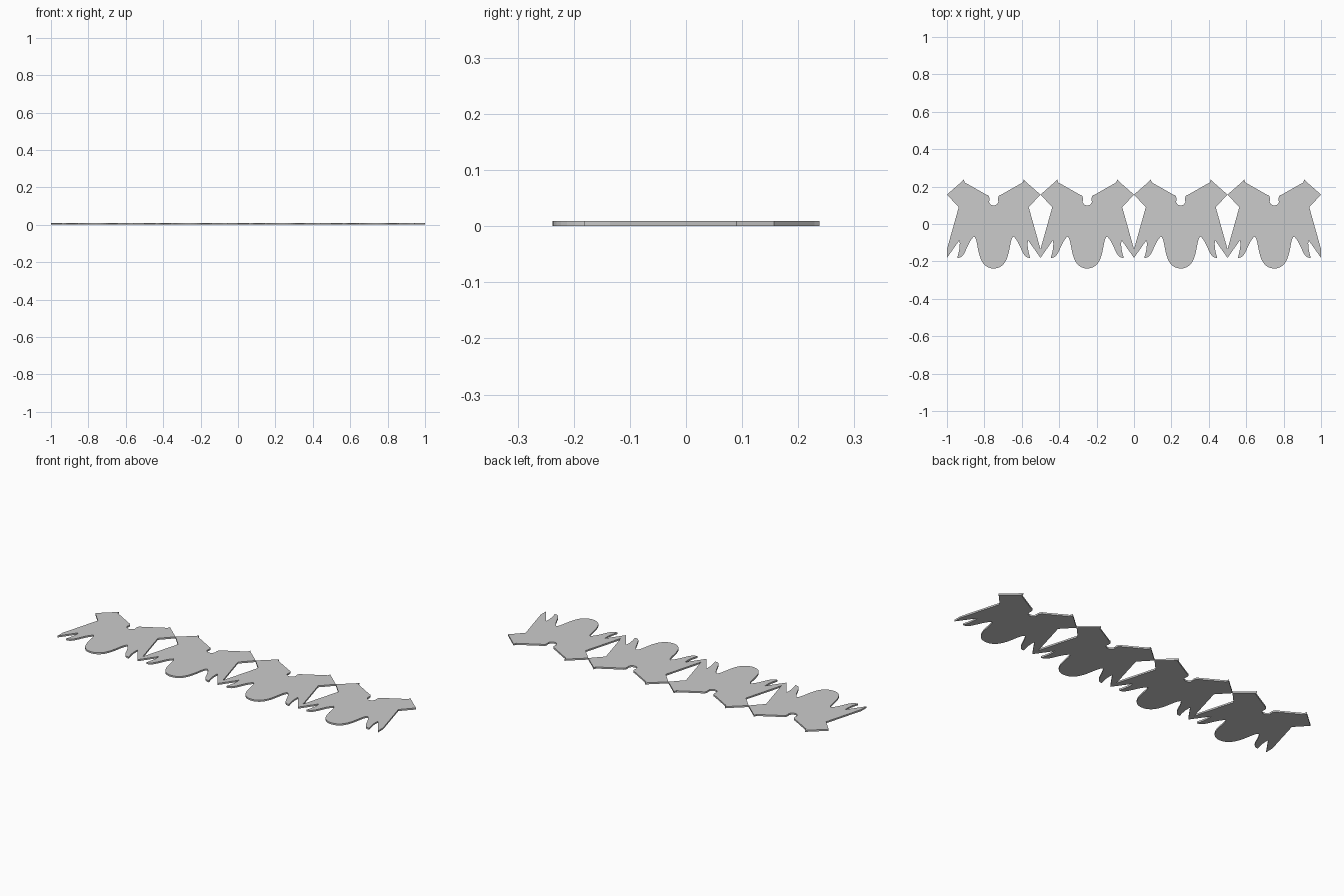
import bpy, bmesh

if "Cube" in bpy.data.objects:
    bpy.data.objects.remove(bpy.data.objects["Cube"])

THICK = 0.009
PITCH = 0.5


def bez(p0, p1, p2, p3, n=8):
    """Sampled cubic curve, without its first point."""
    out = []
    for i in range(1, n + 1):
        t = i / n
        s = 1 - t
        out.append(tuple(s**3 * a + 3 * s * s * t * b + 3 * s * t * t * c + t**3 * d
                         for a, b, c, d in zip(p0, p1, p2, p3)))
    return out


# Right half of one motif, from the top notch round to the bottom lobe
half = [(0, 0.099)]
half += bez(half[-1], (0.012, 0.099), (0.02, 0.106), (0.025, 0.118), 5)
half += bez(half[-1], (0.02, 0.135), (0.022, 0.155), (0.04, 0.157), 5)
half += [(0.155, 0.222), (0.16, 0.238), (0.168, 0.229)]      # shoulder spur
half += [(0.25, 0.157), (0.187, 0.09), (0.25, -0.135)]       # side point and waist
half += [(0.25, -0.181), (0.183, -0.086)]                    # outer finger
half += bez(half[-1], (0.178, -0.12), (0.186, -0.15), (0.195, -0.181), 6)
half += bez(half[-1], (0.15, -0.187), (0.15, -0.11), (0.107, -0.067), 9)
half += bez(half[-1], (0.076, -0.075), (0.1, -0.238), (0, -0.238), 16)
outline = half + [(-x, y) for x, y in half[-2:0:-1]]

# Four motifs side by side, welded where they meet
bm = bmesh.new()
for k in range(4):
    cx = (k - 1.5) * PITCH
    bm.faces.new([bm.verts.new((cx + x, y, 0)) for x, y in outline])
bmesh.ops.remove_doubles(bm, verts=bm.verts, dist=1e-5)
bottom = bm.faces[:]

# Give the strip its thickness
res = bmesh.ops.extrude_face_region(bm, geom=bottom, use_keep_orig=True)
top = [g for g in res["geom"] if isinstance(g, bmesh.types.BMVert)]
bmesh.ops.translate(bm, verts=top, vec=(0, 0, THICK))
bmesh.ops.recalc_face_normals(bm, faces=bm.faces)

mesh = bpy.data.meshes.new("ornamental_strip")
bm.to_mesh(mesh)
bm.free()
strip = bpy.data.objects.new("ornamental_strip", mesh)
bpy.context.collection.objects.link(strip)
